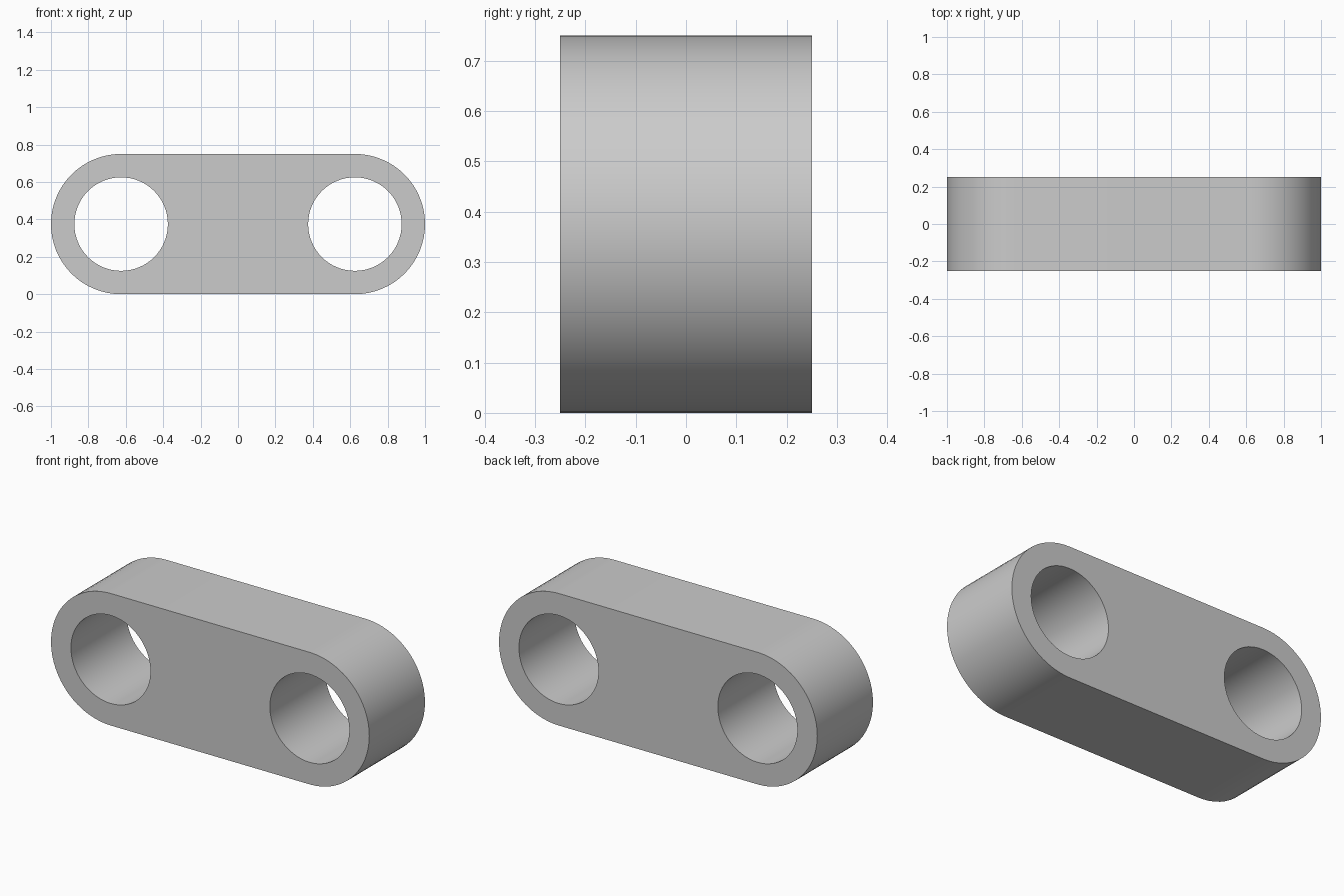
import bpy
import bmesh
from math import cos, sin, pi, radians
from mathutils import Vector

cube = bpy.data.objects.get("Cube")
if cube:
    bpy.data.objects.remove(cube, do_unlink=True)

END_RADIUS = 0.375
HOLE_RADIUS = 0.25
HOLE_X = 0.625
DEPTH = 0.5
SEGMENTS = 64

# One plain grey for the whole part
grey = bpy.data.materials.new("light grey")
grey.use_nodes = True
colour = (0.6, 0.6, 0.6, 1)
grey.diffuse_color = colour
grey.node_tree.nodes["Principled BSDF"].inputs["Base Color"].default_value = colour


def arc(x, radius, start, sweep, count):
    """Points on an arc in the front plane, centred at height END_RADIUS."""
    angles = [start + sweep * i / count for i in range(count + 1)]
    return [Vector((x + radius * cos(a), -DEPTH / 2, END_RADIUS + radius * sin(a)))
            for a in angles]


def add_loop(bm, points):
    verts = [bm.verts.new(p) for p in points]
    return [bm.edges.new((v, verts[i - 1])) for i, v in enumerate(verts)]


bm = bmesh.new()

# Rounded outline with a round hole near each end
edges = add_loop(bm, arc(HOLE_X, END_RADIUS, -pi / 2, pi, SEGMENTS // 2)
                 + arc(-HOLE_X, END_RADIUS, pi / 2, pi, SEGMENTS // 2))
for side in (-1, 1):
    edges += add_loop(bm, arc(side * HOLE_X, HOLE_RADIUS, 0, 2 * pi, SEGMENTS)[:-1])
bmesh.ops.triangle_fill(bm, edges=edges, use_beauty=True, normal=(0, -1, 0))

# Extrude the front face through to the back
result = bmesh.ops.extrude_face_region(bm, geom=bm.faces[:], use_keep_orig=True)
back = [g for g in result["geom"] if isinstance(g, bmesh.types.BMVert)]
bmesh.ops.translate(bm, verts=back, vec=(0, DEPTH, 0))
bmesh.ops.recalc_face_normals(bm, faces=bm.faces[:])

mesh = bpy.data.meshes.new("link_plate")
bm.to_mesh(mesh)
bm.free()
mesh.materials.append(grey)
plate = bpy.data.objects.new("link_plate", mesh)
bpy.context.collection.objects.link(plate)

# Smooth round walls, crisp rims
bpy.ops.object.select_all(action="DESELECT")
plate.select_set(True)
bpy.context.view_layer.objects.active = plate
bpy.ops.object.shade_smooth_by_angle(angle=radians(30))
